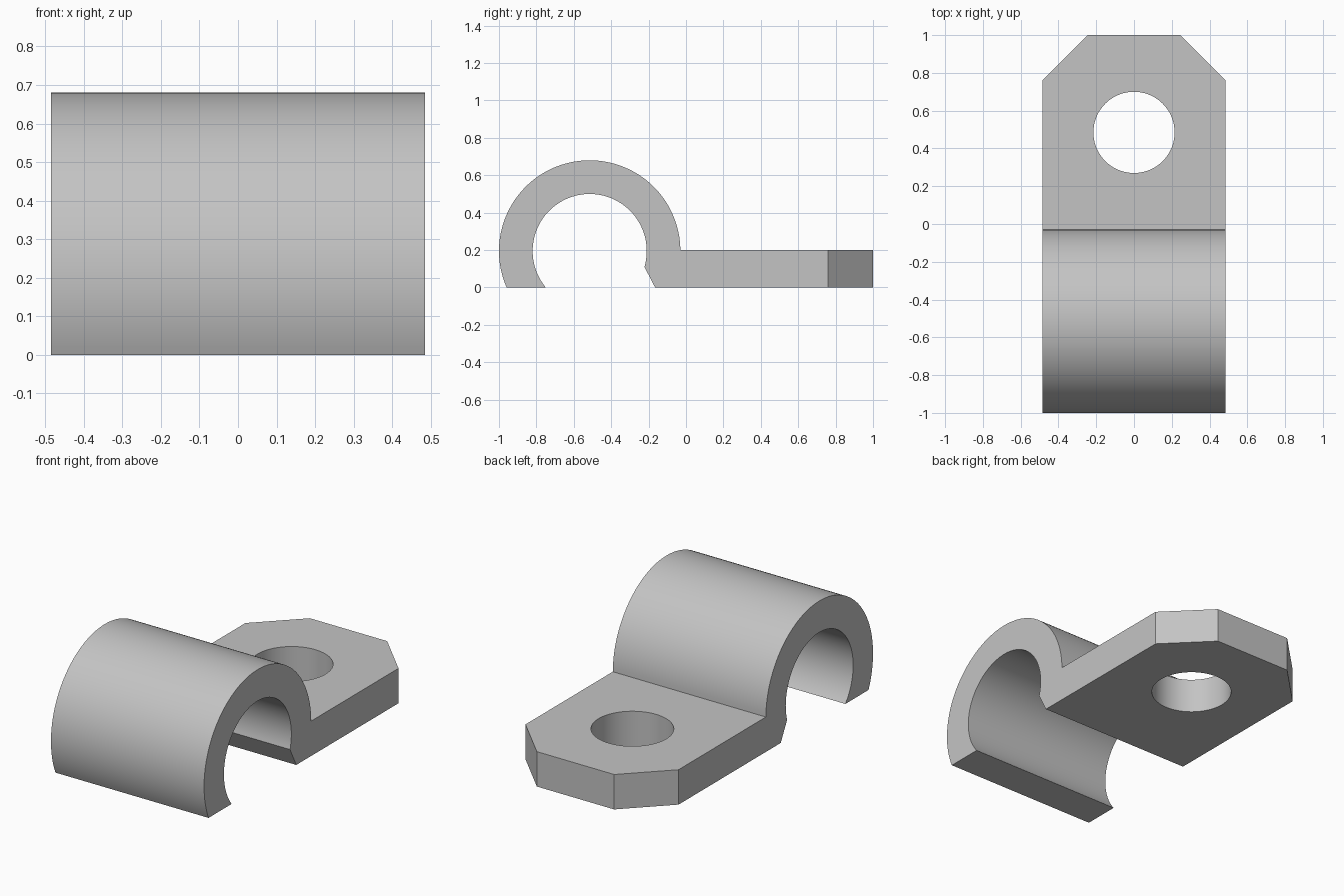
import bpy, bmesh, math
from mathutils import Vector

cube = bpy.data.objects.get("Cube")
if cube:
    bpy.data.objects.remove(cube, do_unlink=True)

HALF_W = 0.485
CY, CZ = -0.515, 0.195          # centre of the loop
R_OUT, R_IN = 0.485, 0.305
THICK = 0.2                     # tab thickness
CHAMFER = 0.24
HOLE_Y, HOLE_R = 0.485, 0.215

grey = bpy.data.materials.new("light grey")
grey.use_nodes = True
colour = (0.55, 0.55, 0.55, 1)
grey.diffuse_color = colour
grey.node_tree.nodes["Principled BSDF"].inputs["Base Color"].default_value = colour


def arc(radius, start, end, steps):
    angles = (start + (end - start) * i / steps for i in range(steps + 1))
    return [(CY + radius * math.cos(a), CZ + radius * math.sin(a)) for a in angles]


def mesh_object(name, bm):
    bmesh.ops.recalc_face_normals(bm, faces=bm.faces)
    mesh = bpy.data.meshes.new(name)
    bm.to_mesh(mesh)
    bm.free()
    mesh.materials.append(grey)
    obj = bpy.data.objects.new(name, mesh)
    bpy.context.collection.objects.link(obj)
    return obj


# Side profile: outer arc, cut foot, inner arc, slanted lip, flat tab
outer_end = math.pi + math.asin(CZ / R_OUT)
inner_end = math.pi + math.asin(CZ / R_IN)
lip = -math.asin((CZ - 0.11) / R_IN)
outline = arc(R_OUT, math.asin((THICK - CZ) / R_OUT), outer_end, 72)
outline += arc(R_IN, inner_end, lip, 72)
outline += [(-0.165, 0), (1, 0), (1, THICK)]

# Extrude the profile across the width
bm = bmesh.new()
face = bm.faces.new([bm.verts.new((-HALF_W, y, z)) for y, z in outline])
ext = bmesh.ops.extrude_face_region(bm, geom=[face])
moved = [v for v in ext["geom"] if isinstance(v, bmesh.types.BMVert)]
bmesh.ops.translate(bm, verts=moved, vec=Vector((2 * HALF_W, 0, 0)))

# Chamfer the two upright corners at the end of the tab
corners = [e for e in bm.edges
           if all(v.co.y > 0.99 for v in e.verts)
           and abs(e.verts[0].co.z - e.verts[1].co.z) > 0.1]
bmesh.ops.bevel(bm, geom=corners, offset=CHAMFER, offset_type='OFFSET',
                segments=1, affect='EDGES')
clip = mesh_object("pipe_clip", bm)

# Bolt hole
bm = bmesh.new()
bmesh.ops.create_cone(bm, cap_ends=True, segments=72, radius1=HOLE_R,
                      radius2=HOLE_R, depth=1)
bmesh.ops.translate(bm, verts=bm.verts, vec=Vector((0, HOLE_Y, THICK / 2)))
cutter = mesh_object("hole_cutter", bm)
cutter.hide_render = True

bpy.ops.object.select_all(action='DESELECT')
clip.select_set(True)
bpy.context.view_layer.objects.active = clip
cut = clip.modifiers.new("bolt_hole", 'BOOLEAN')
cut.operation = 'DIFFERENCE'
cut.solver = 'EXACT'
cut.object = cutter
bpy.ops.object.modifier_apply(modifier=cut.name)
bpy.data.objects.remove(cutter, do_unlink=True)

bpy.ops.object.shade_smooth_by_angle(angle=math.radians(25))
